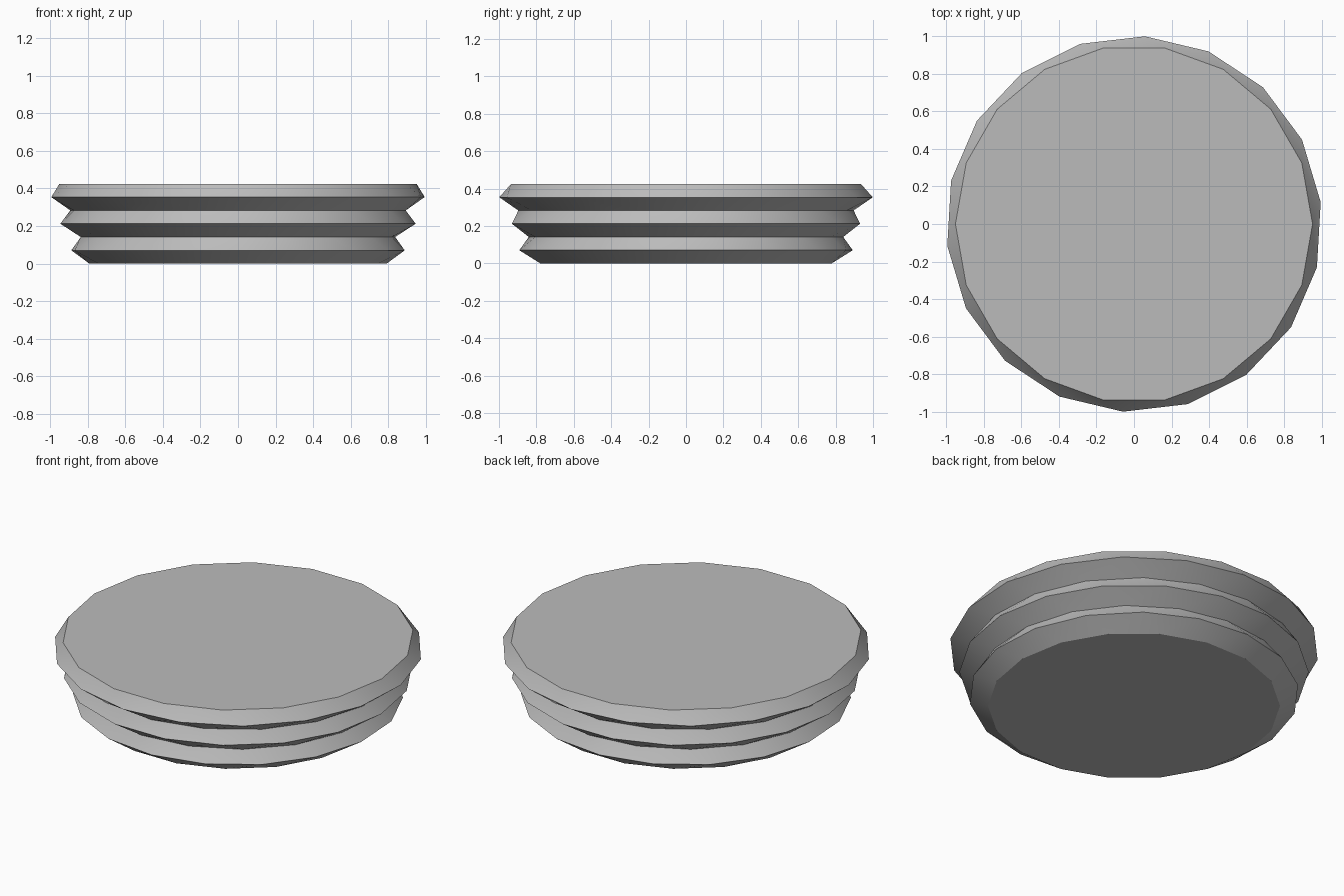
import bpy
import bmesh
from math import cos, sin, radians

cube = bpy.data.objects.get("Cube")
if cube:
    bpy.data.objects.remove(cube, do_unlink=True)

SIDES = 18
STEP = 360 / SIDES
TWIST = -STEP / 3          # turn of each ring against the one below
RING_HEIGHT = 0.0708
RADII = [0.79, 0.893, 0.842, 0.945, 0.898, 1.0, 0.95]

grey = bpy.data.materials.new("plain_grey")
grey.use_nodes = True
colour = (0.5, 0.5, 0.5, 1)
grey.diffuse_color = colour
grey.node_tree.nodes["Principled BSDF"].inputs["Base Color"].default_value = colour

bm = bmesh.new()

# Twisted rings, alternating ridges and grooves
rings = []
for level, radius in enumerate(RADII):
    angles = [radians(i * STEP + level * TWIST) for i in range(SIDES)]
    rings.append([bm.verts.new((radius * cos(a), radius * sin(a), level * RING_HEIGHT))
                  for a in angles])

# Bands between rings, split along the short diagonal
for low, high in zip(rings, rings[1:]):
    for i in range(SIDES):
        j = (i + 1) % SIDES
        bm.faces.new((low[i], low[j], high[j]))
        bm.faces.new((low[i], high[j], high[i]))

# Flat caps
bm.faces.new(rings[0][::-1])
bm.faces.new(rings[-1])

mesh = bpy.data.meshes.new("ridged_disc")
bm.to_mesh(mesh)
bm.free()
mesh.materials.append(grey)
disc = bpy.data.objects.new("ridged_disc", mesh)
bpy.context.collection.objects.link(disc)

# Soft bands with crisp ridges
bpy.context.view_layer.objects.active = disc
disc.select_set(True)
bpy.ops.object.shade_smooth_by_angle(angle=radians(30))
